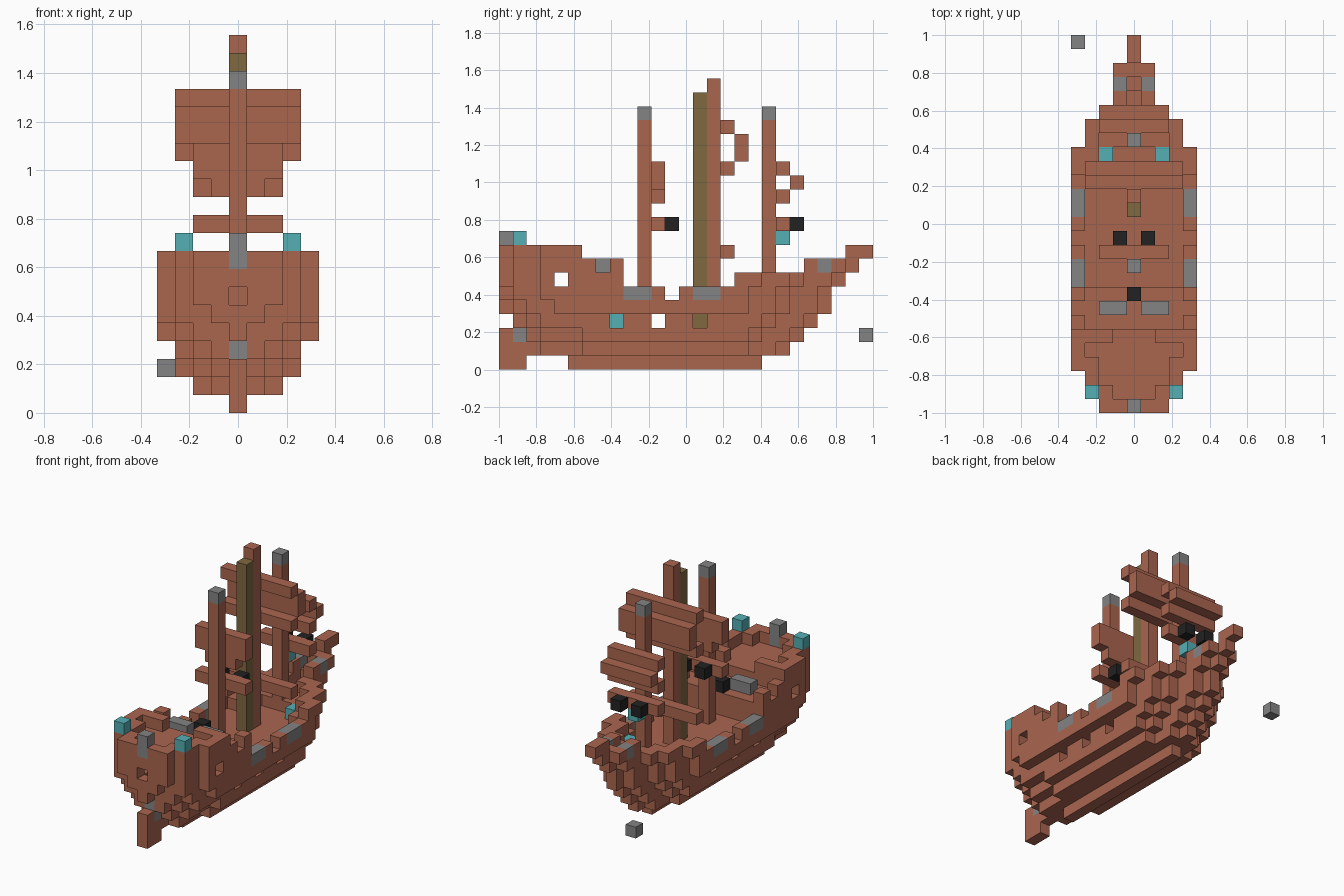
import bpy, bmesh
from mathutils import Vector

cube = bpy.data.objects.get("Cube")
if cube:
    bpy.data.objects.remove(cube, do_unlink=True)

U = 2 / 27  # block size


def material(name, rgb):
    m = bpy.data.materials.new(name)
    m.use_nodes = True
    m.diffuse_color = (*rgb, 1)
    m.node_tree.nodes["Principled BSDF"].inputs["Base Color"].default_value = (*rgb, 1)
    return m


BROWN = material("brown wood", (0.402, 0.133, 0.078))
GRAY = material("gray stone", (0.23, 0.23, 0.23))
TEAL = material("teal lamp", (0.091, 0.429, 0.456))
BLACK = material("black", (0.016, 0.016, 0.016))
OLIVE = material("olive wood", (0.212, 0.138, 0.051))

AXES = [Vector(v) for v in ((1, 0, 0), (0, 1, 0), (0, 0, 1))]


def build(name, cells, mat):
    """Make one mesh from the exposed faces of a set of blocks."""
    bm = bmesh.new()
    for c in cells:
        for a in range(3):
            for s in (-1, 1):
                n = AXES[a] * s
                if tuple(int(v) for v in Vector(c) + n) in cells:
                    continue
                u, w = AXES[(a + 1) % 3] * s, AXES[(a + 2) % 3]
                mid = Vector((c[0], c[1] - 13, c[2] + 0.5)) + n / 2
                corners = (-u - w, u - w, u + w, w - u)
                bm.faces.new([bm.verts.new((mid + q / 2) * U) for q in corners])
    bmesh.ops.remove_doubles(bm, verts=bm.verts, dist=U / 100)
    me = bpy.data.meshes.new(name)
    bm.to_mesh(me)
    bm.free()
    me.materials.append(mat)
    ob = bpy.data.objects.new(name, me)
    bpy.context.collection.objects.link(ob)
    return ob


def box(i0, i1, j0, j1, k0, k1):
    """Blocks in an inclusive range: across, along, up."""
    return {(i, j, k) for i in range(i0, i1 + 1)
            for j in range(j0, j1 + 1) for k in range(k0, k1 + 1)}


def bar(w, j, k, k1=None):
    return box(-w, w, j, j, k, k1 or k)


def pair(i, j, k):
    return {(-i, j, k), (i, j, k)}


# Hull outline: widest half width, bow tip and stern widths of each layer
CAP = [0, 2, 3, 3, 4, 4, 4, 4, 4]
TIP = [18, 20, 21, 22, 23, 23, 24, 25, 26]
BOW = [0, 1, 1, 2, 3, 3]
UPPER = [2, 3, 3]
STERN = [[-1] * 5, [0, 0, 0, 1, 1, 1], [0, 0, 1, 2, 2, 2], [-1, 1, 2],
         [0, 2, 3, 3], [1, 3, 3], UPPER, UPPER, UPPER]


def half_width(j, k):
    d = TIP[k] - j
    if d < 0 or j < 0:
        return -1
    w = min(CAP[k], BOW[d] if d < len(BOW) else 4)
    if k >= 7 and j >= 22:
        w = min(w, 1 if j < 25 else 0)
    return min(w, STERN[k][j]) if j < len(STERN[k]) else w


def layer(k):
    return {(i, j, k) for j in range(27) for i in range(-4, 5)
            if abs(i) <= half_width(j, k)}


def ring(k):
    full = layer(k)
    return {(i, j, k) for i, j, _ in full
            if any((i + a, j + b, k) not in full for a in (-1, 0, 1) for b in (-1, 0, 1))}


def span(cells, j0, j1):
    return {c for c in cells if j0 <= c[1] <= j1}


# Solid bottom, hollow hold, main deck and bulwark
hull = layer(0) | layer(1) | layer(2) | ring(3) | layer(4) | ring(5)
hull |= box(0, 0, 0, 1, 0, 0)
for j in (8, 11, 14):
    hull -= pair(3, j, 3)
hull -= pair(4, 12, 5)
# Stern cabin, half deck, quarterdeck and its rail
hull |= bar(4, 8, 5) | span(ring(6), 0, 8) | box(-4, 4, 6, 8, 6, 6)
hull |= span(layer(7), 0, 5) | pair(4, 6, 7) | pair(4, 8, 7)
hull |= span(ring(8), 0, 4) | (bar(4, 5, 8) - bar(1, 5, 8))
hull -= pair(4, 4, 6) | {(0, 0, 6)}
# Bow deck, rails and bowsprit
hull |= span(layer(5), 19, 23) | span(ring(6), 17, 24) | span(ring(7), 22, 25)
hull |= box(0, 0, 25, 26, 8, 8)

# Gray trim set into the hull
trim = box(0, 0, 0, 0, 8, 9) | box(0, 0, 1, 1, 2, 3) | pair(1, 23, 7)
trim |= pair(1, 7, 7) | pair(2, 7, 7)
for j in (9, 10, 14, 15):
    trim |= pair(4, j, 5)
build("hull", hull - trim, BROWN)
build("hull_trim", trim, GRAY)
build("floating_block", {(-4, 26, 2)}, GRAY)

# Masts
for name, j, base in (("stern_mast", 10, 5), ("bow_mast", 19, 6)):
    build(name, box(0, 0, j, j, base, 17), BROWN)
    build(name + "_cap", {(0, j, 18)}, GRAY)
build("main_mast", box(0, 0, 15, 15, 5, 20), BROWN)
build("main_mast_brace", box(0, 0, 14, 14, 3, 19), OLIVE)

# Yards and sails
build("stern_sail", bar(2, 11, 13, 14) | bar(1, 11, 12), BROWN)
build("stern_yard", bar(2, 11, 10), BROWN)
build("main_sail", bar(3, 16, 17) | bar(3, 17, 15, 16) | bar(3, 16, 14), BROWN)
build("main_yard", bar(3, 16, 8), BROWN)
build("bow_sail", bar(2, 20, 14) | bar(2, 21, 13) | bar(2, 20, 12), BROWN)
build("bow_yard", bar(2, 20, 10), BROWN)

# Lamps, rigging blocks and wheel
build("stern_lamps", pair(3, 1, 9), TEAL)
build("deck_lamps", pair(2, 18, 5), TEAL)
build("bow_mast_lamp", {(0, 20, 9)}, TEAL)
build("hold_lamp", {(0, 8, 3)}, TEAL)
build("stern_yard_blocks", pair(1, 12, 10), BLACK)
build("bow_yard_blocks", pair(1, 21, 10), BLACK)
build("wheel", {(0, 8, 7)}, BLACK)
